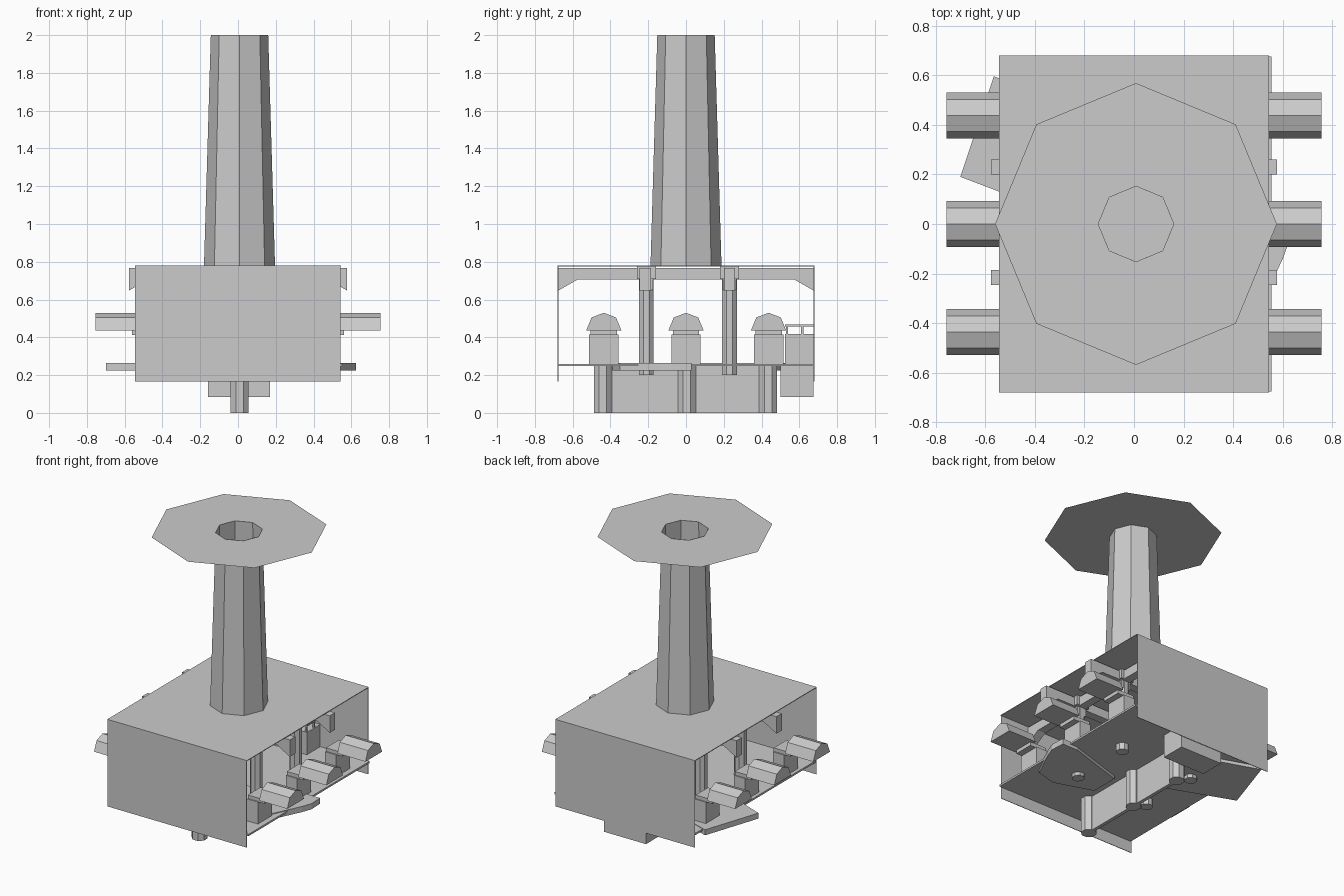
import bpy, bmesh
from math import pi
from mathutils import Matrix

old = bpy.data.objects.get("Cube")
if old:
    bpy.data.objects.remove(old, do_unlink=True)

grey = bpy.data.materials.new("plain_grey")
grey.use_nodes = True
colour = (0.6, 0.6, 0.6, 1)
grey.diffuse_color = colour
grey.node_tree.nodes["Principled BSDF"].inputs["Base Color"].default_value = colour

CX = 0.008  # axis of tower and keel


def finish(name, bm):
    mesh = bpy.data.meshes.new(name)
    bm.to_mesh(mesh)
    bm.free()
    mesh.materials.append(grey)
    obj = bpy.data.objects.new(name, mesh)
    bpy.context.collection.objects.link(obj)
    return obj


def box(name, x, y, z):
    """Box from (low, high) ranges."""
    bm = bmesh.new()
    bmesh.ops.create_cube(bm, size=1)
    for v in bm.verts:
        v.co = [r[0] if c < 0 else r[1] for c, r in zip(v.co, (x, y, z))]
    return finish(name, bm)


def octagon(name, x, y, z, r_low, r_high, capped=True, turn=0):
    bm = bmesh.new()
    bmesh.ops.create_cone(bm, segments=8, radius1=r_low, radius2=r_high,
                          depth=z[1] - z[0], cap_ends=capped)
    bm.transform(Matrix.Translation((x, y, sum(z) / 2)) @ Matrix.Rotation(turn, 4, 'Z'))
    return finish(name, bm)


def prism(name, profile, axis, low, high):
    """Extrude a profile along an axis; profile holds the other two coordinates."""
    bm = bmesh.new()

    def place(p, t):
        c = list(p)
        c.insert(axis, t)
        return bm.verts.new(c)

    face = bm.faces.new([place(p, low) for p in profile])
    extruded = bmesh.ops.extrude_face_region(bm, geom=[face])["geom"]
    for v in extruded:
        if isinstance(v, bmesh.types.BMVert):
            v.co[axis] = high
    bmesh.ops.recalc_face_normals(bm, faces=bm.faces)
    return finish(name, bm)


# Outer shell: roof, end plates, floor
box("roof", (-0.545, 0.545), (-0.68, 0.68), (0.775, 0.78))
for name, y in (("front_plate", -0.678), ("back_plate", 0.678)):
    box(name, (-0.545, 0.542), (y - 0.002, y + 0.002), (0.165, 0.778))
box("floor", (-0.54, 0.555), (-0.676, 0.676), (0.247, 0.26))

# Hollow tower with a flat ring on top
octagon("tower", CX, 0, (0.78, 2.0), 0.188, 0.152, capped=False)
bm = bmesh.new()
rings = []
for radius in (0.152, 0.568):
    rings.append(bmesh.ops.create_circle(bm, segments=8, radius=radius)["verts"])
for i in range(8):
    j = (i + 1) % 8
    bm.faces.new((rings[1][i], rings[1][j], rings[0][j], rings[0][i]))
bmesh.ops.recalc_face_normals(bm, faces=bm.faces)
bm.transform(Matrix.Translation((CX, 0, 1.998)))
finish("tower_ring", bm)


# Beams with flared ends
def beam_profile(half):
    right = [(half, 0.768), (half, 0.648), (half - 0.1, 0.705)]
    return [(-a, b) for a, b in reversed(right)] + right


for i, y in enumerate((-0.215, 0.23)):
    prism(f"cross_beam_{i}", beam_profile(0.577), 1, y - 0.03, y + 0.03)
for i, x in enumerate((-0.28, 0.29)):
    prism(f"long_beam_{i}", beam_profile(0.675), 0, x - 0.03, x + 0.03)
    # Columns under the beam crossings
    for j, y in enumerate((-0.21, 0.23)):
        octagon(f"column_{i}_{j}", x, y, (0.2, 0.76), 0.042, 0.042, turn=pi / 8)
        box(f"column_cap_{i}_{j}", (x - 0.05, x + 0.05), (y - 0.05, y + 0.05), (0.71, 0.776))
        box(f"column_neck_{i}_{j}", (x - 0.035, x + 0.035), (y - 0.035, y + 0.035), (0.65, 0.71))

# Side hoods on their stands
for side in (-1, 1):
    tag = "left" if side > 0 else "right"
    for i, y in enumerate((-0.435, 0, 0.437)):
        hood = [(-0.093, 0.437), (-0.065, 0.505), (0, 0.53), (0.065, 0.505), (0.093, 0.437)]
        prism(f"{tag}_hood_{i}", [(y + a, b) for a, b in hood], 0, side * 0.535, side * 0.755)
        xs = sorted((side * 0.43, side * 0.515))
        box(f"{tag}_stand_{i}", xs, (y - 0.078, y + 0.078), (0.26, 0.415))
        xs = sorted((side * 0.43, side * 0.56))
        box(f"{tag}_stand_head_{i}", xs, (y - 0.07, y + 0.07), (0.412, 0.44))

# Keel wall and its legs
box("keel_wall", (CX - 0.012, CX + 0.012), (-0.44, 0.44), (0, 0.25))
for i, y in enumerate((-0.44, 0.005, 0.435)):
    octagon(f"keel_leg_{i}", CX, y, (0, 0.25), 0.052, 0.052, turn=pi / 8)

# Rear locker and railing
box("rear_locker", (-0.16, 0.17), (0.5, 0.675), (0.085, 0.247))
box("rear_cabinet", (-0.16, 0.17), (0.525, 0.675), (0.26, 0.418))
box("rear_rail", (-0.16, 0.17), (0.525, 0.675), (0.458, 0.468))
for i, x in enumerate((-0.15, 0.16)):
    for j, y in enumerate((0.535, 0.615)):
        box(f"rail_post_{i}_{j}", (x - 0.006, x + 0.006), (y - 0.006, y + 0.006), (0.418, 0.46))

# Skewed platforms under the floor
prism("left_platform", [(0.6, -0.14), (0.625, -0.07), (0.62, 0.03), (0.5, 0.03),
                        (0.08, -0.1), (0.08, -0.3), (0.35, -0.39), (0.5, -0.35)],
      2, 0.225, 0.265)
prism("right_platform", [(-0.7, 0.19), (-0.565, 0.595), (-0.12, 0.44), (-0.2, 0.0)],
      2, 0.225, 0.264)
